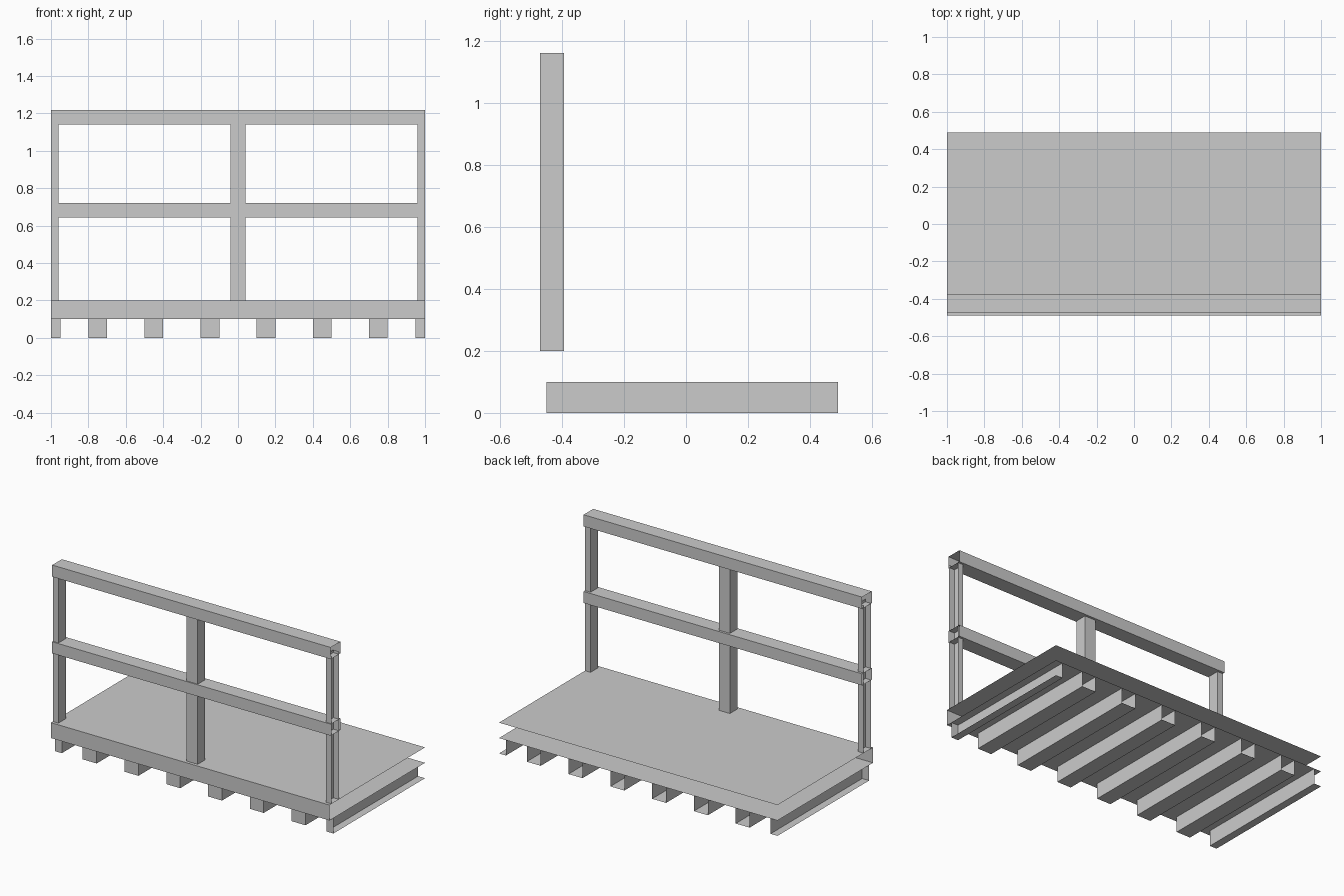
import bpy, bmesh

if "Cube" in bpy.data.objects:
    bpy.data.objects.remove(bpy.data.objects["Cube"])

# Box faces by direction; corner index = 4*x + 2*y + z
SIDES = {
    "-x": (0, 1, 3, 2), "+x": (4, 6, 7, 5),
    "-y": (0, 4, 5, 1), "+y": (2, 3, 7, 6),
    "-z": (0, 2, 6, 4), "+z": (1, 5, 7, 3),
}


def shell(name, xs, ys, zs, open_sides):
    """Box with the listed sides left open, so that sections can be tiled."""
    bm = bmesh.new()
    v = [bm.verts.new((x, y, z)) for x in xs for y in ys for z in zs]
    for side, idx in SIDES.items():
        if side not in open_sides:
            bm.faces.new([v[i] for i in idx])
    mesh = bpy.data.meshes.new(name)
    bm.to_mesh(mesh)
    bm.free()
    obj = bpy.data.objects.new(name, mesh)
    bpy.context.collection.objects.link(obj)
    return obj


def end_opening(x0, x1):
    """Members cut in half at the section ends have no outer side."""
    return (["-x"] if x0 <= -1 else []) + (["+x"] if x1 >= 1 else [])


# Deck: top, underside and front edge only
shell("deck", (-1, 1), (-0.49, 0.49), (0.1, 0.2), ["-x", "+x", "+y"])

# Joists under the deck, open at the back and against the deck
joists = [(-1, -0.95)] + [(-0.8 + 0.3 * i, -0.7 + 0.3 * i) for i in range(6)] + [(0.95, 1)]
for x0, x1 in joists:
    shell("joist", (x0, x1), (-0.45, 0.49), (0, 0.1), ["+z", "+y"] + end_opening(x0, x1))

# Railing posts, full in the middle and halved at the ends
for x0, x1 in [(-1, -0.96), (-0.04, 0.04), (0.96, 1)]:
    shell("railing_post", (x0, x1), (-0.47, -0.393), (0.2, 1.16), ["-z", "+z"] + end_opening(x0, x1))

# Horizontal rails
for name, z0, z1 in [("middle_rail", 0.645, 0.72), ("top_rail", 1.142, 1.218)]:
    shell(name, (-1, 1), (-0.477, -0.378), (z0, z1), ["-x", "+x"])
